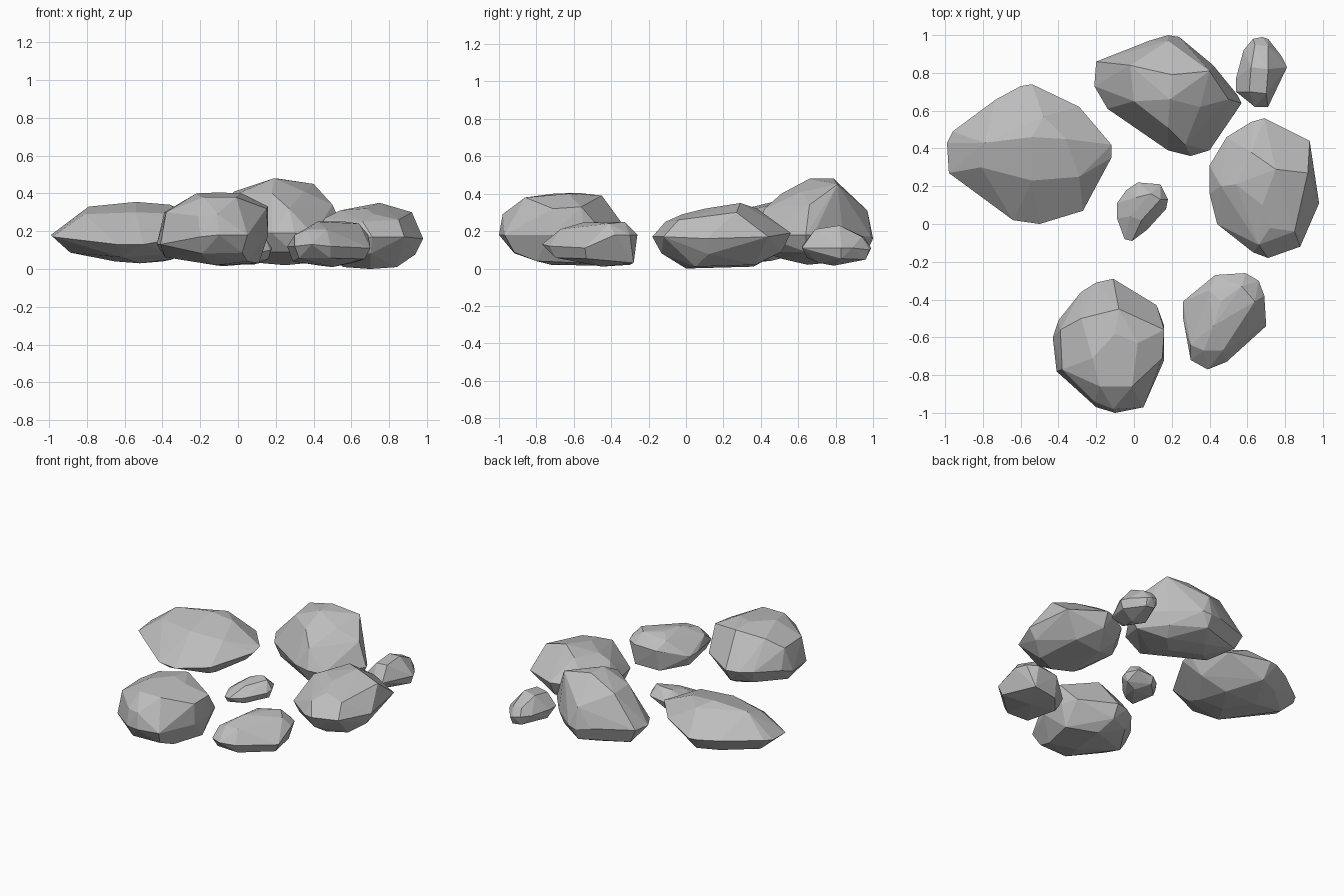
import bpy
import bmesh
import math
from mathutils import Vector

default_cube = bpy.data.objects.get("Cube")
if default_cube:
    bpy.data.objects.remove(default_cube, do_unlink=True)

# One flat stone grey for every rock
stone = bpy.data.materials.new("stone grey")
stone.use_nodes = True
grey = (0.51, 0.51, 0.51, 1)
stone.diffuse_color = grey
shader = next(n for n in stone.node_tree.nodes if n.type == "BSDF_PRINCIPLED")
shader.inputs["Base Color"].default_value = grey
shader.inputs["Roughness"].default_value = 0.9


def lower_band(rim, girth):
    """Every second rim point, pulled inwards and dropped to start the underside."""
    middle = sum((Vector(p) for p in rim), Vector()) / len(rim)
    band = []
    for point in rim[::2]:
        lowered = middle.lerp(Vector(point), girth)
        lowered.z = point[2] * 0.48
        band.append(lowered)
    return band


def make_rock(name, rim, crown, keel, girth=0.87):
    """Faceted boulder: widest rim, chiselled crown above and a keel of resting points below.
    Lengths are in hundredths of a unit."""
    points = rim + crown + keel + lower_band(rim, girth)

    mesh = bpy.data.meshes.new(name)
    bm = bmesh.new()
    for point in points:
        bm.verts.new(Vector(point) / 100)
    bmesh.ops.convex_hull(bm, input=list(bm.verts))
    loose = [v for v in bm.verts if not v.link_faces]
    bmesh.ops.delete(bm, geom=loose, context="VERTS")

    # Merge nearly coplanar triangles into broad stone facets
    bmesh.ops.dissolve_limit(bm, angle_limit=math.radians(4),
                             verts=list(bm.verts), edges=list(bm.edges))
    bmesh.ops.recalc_face_normals(bm, faces=list(bm.faces))
    bm.to_mesh(mesh)
    bm.free()

    mesh.materials.append(stone)
    rock = bpy.data.objects.new(name, mesh)
    bpy.context.collection.objects.link(rock)
    return rock


# Broad flat rock on the right-hand side
make_rock(
    "wide_flat_rock",
    rim=[(-99, 43, 18), (-98, 27, 17), (-64, 2, 13), (-50, 0, 13),
         (-27, 7, 17), (-12, 35, 21), (-12, 42, 23), (-29, 62, 22),
         (-54, 74, 19), (-60, 73, 19), (-73, 66, 19), (-96, 49, 19)],
    crown=[(-79, 43, 33), (-54, 46, 35.5), (-36, 45, 34), (-29, 25, 29),
           (-54, 23, 30), (-81, 30, 29), (-48, 57, 33)],
    keel=[(-52, 28, 3), (-40, 45, 4), (-65, 45, 4), (-35, 25, 5), (-82, 38, 10)],
    girth=0.76,
)

# Tallest rock at the back
make_rock(
    "tall_back_rock",
    rim=[(-20, 86, 20), (-21, 73, 19), (-14, 61, 18), (18, 39, 19),
         (30, 36, 19), (40, 39, 18), (57, 64, 18), (55, 68, 18),
         (42, 84, 17), (24, 99, 17), (18, 100, 16), (8, 97, 18)],
    crown=[(20, 79, 48), (19, 66, 48), (40, 81, 45), (0, 65, 40),
           (18, 51, 40), (35, 62, 41), (-2, 84, 41), (18, 97, 31),
           (27, 42, 32), (50, 66, 34)],
    keel=[(25, 65, 2), (30, 52, 5), (35, 75, 3), (10, 84, 4), (2, 72, 4)],
)

# Little rock in the back left corner
make_rock(
    "small_corner_rock",
    rim=[(54, 77, 12), (54, 70, 12), (64, 62, 12), (71, 62, 11), (81, 83, 11),
         (78, 89, 11), (71, 98, 10), (68, 99, 11), (63, 98, 12), (58, 92, 12)],
    crown=[(62, 83, 22), (71, 82, 23), (64, 95, 17), (71, 94, 17),
           (61, 70, 20), (70, 69, 21)],
    keel=[(68, 79, 1.5), (66, 71, 3), (70, 88, 3.5)],
)

# Large rock on the left-hand side
make_rock(
    "large_side_rock",
    rim=[(40, 31, 16), (40, 16, 16), (44, 0, 15), (63, -15, 16),
         (71, -18, 17), (88, -12, 17), (98, 11, 16), (93, 44, 17),
         (69, 56, 19), (62, 54, 19), (49, 46, 18)],
    crown=[(75, 29, 35), (62, 38, 32), (92, 27, 30), (68, 10, 32),
           (72, -2, 29), (54, 21, 31), (46, 20, 27), (85, -4, 26), (66, -11, 25)],
    keel=[(56, 5, 1), (84, 5, 1), (70, 0, 0), (60, 36, 1), (80, 37, 2)],
)

# Blocky rock at the front
make_rock(
    "blocky_front_rock",
    rim=[(-43, -60, 13), (-41, -78, 13), (-20, -97, 17), (-10, -100, 18),
         (5, -97, 18), (16, -72, 18), (16, -54, 18), (12, -43, 18),
         (-11, -29, 17), (-20, -31, 17), (-28, -36, 17), (-40, -51, 16)],
    crown=[(-22, -71, 40), (-10, -58, 40.5), (2, -63, 40), (-1, -86, 38),
           (-28, -50, 36), (-8, -45, 39), (16, -56, 33), (-18, -86, 38),
           (-38, -77, 30), (-39, -56, 30), (-11, -98, 29), (-21, -94, 28),
           (15, -71, 32)],
    keel=[(-30, -68, 6), (-12, -72, 2), (11, -56, 3), (-8, -46, 1.5),
          (5, -80, 4), (-18, -85, 6)],
    girth=0.85,
)

# Medium sloping rock at the front
make_rock(
    "sloping_front_rock",
    rim=[(26, -41, 12), (26, -50, 12), (30, -72, 12), (39, -77, 13),
         (49, -73, 12), (62, -61, 12), (70, -54, 11), (69, -38, 18),
         (66, -30, 18), (59, -26, 18), (43, -27, 17), (31, -37, 14)],
    crown=[(57, -33, 25), (64, -41, 24), (46, -41, 25), (42, -54, 25),
           (30, -64, 18), (37, -67, 21), (47, -67, 21), (40, -35, 22)],
    keel=[(50, -45, 1), (60, -28, 3), (42, -30, 2), (62, -52, 6),
          (38, -62, 4.5), (29, -45, 4)],
)

# Pebble in the middle of the group
make_rock(
    "middle_pebble",
    rim=[(-9, 11, 9), (-9, 3, 9), (-5, -8, 8), (-1, -9, 8), (7, -3, 8),
         (17, 8, 10), (18, 13, 11), (14, 21, 11), (2, 22, 10), (-4, 18, 9)],
    crown=[(1, 14, 16), (9, 16, 17.5), (14, 13, 17), (-2, 4, 14), (4, 2, 14)],
    keel=[(4, 4, 2.5), (9, 11, 2.5), (0, 9, 3)],
)
